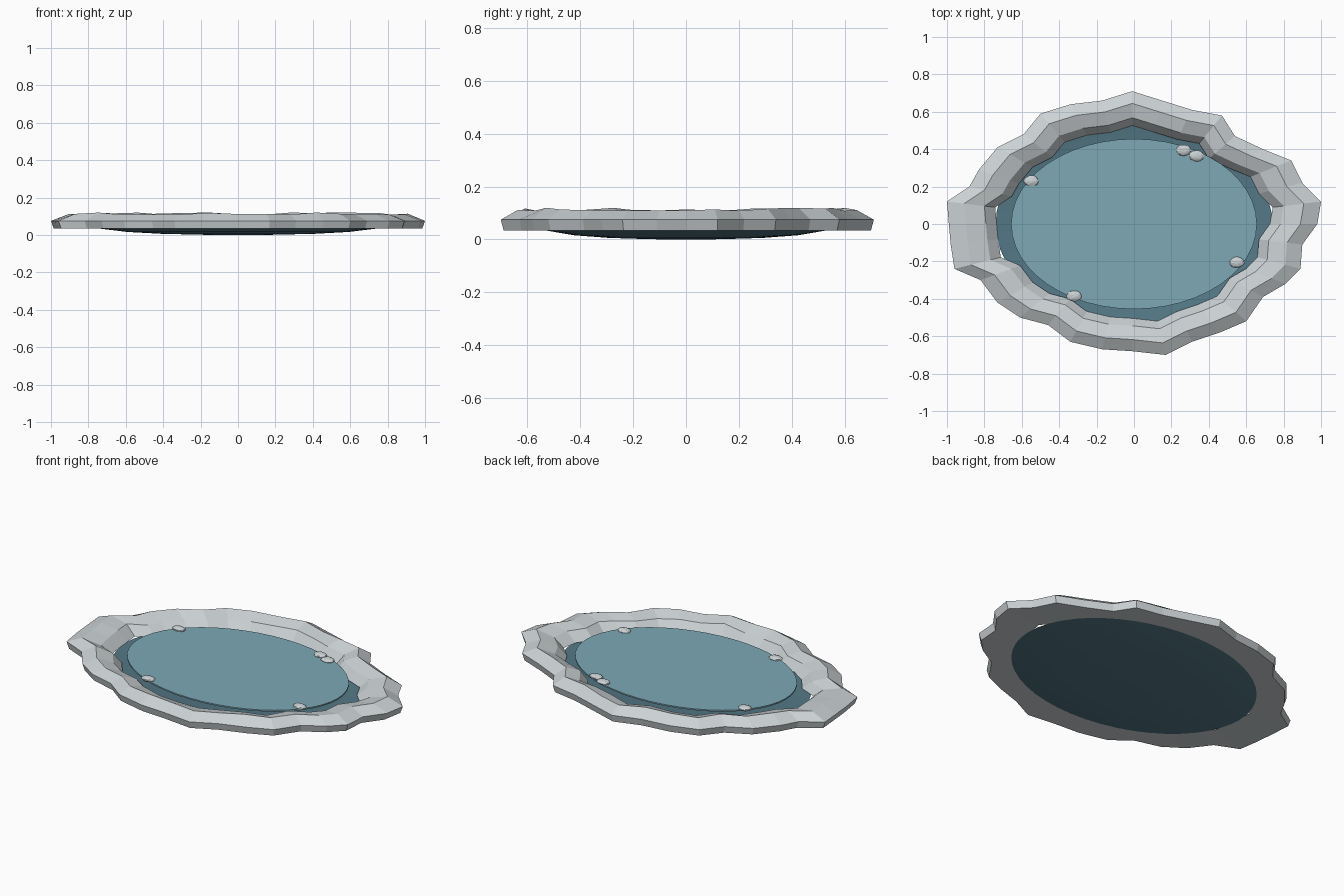
import bpy, bmesh, math, random
from mathutils import Vector

random.seed(4)
if "Cube" in bpy.data.objects:
    bpy.data.objects.remove(bpy.data.objects["Cube"], do_unlink=True)


def srgb(c):
    return tuple(v / 12.92 if v < 0.04 else ((v + 0.055) / 1.055) ** 2.4 for v in c) + (1,)


def material(name, colour):
    m = bpy.data.materials.new(name)
    m.use_nodes = True
    m.diffuse_color = srgb(colour)
    bsdf = m.node_tree.nodes["Principled BSDF"]
    bsdf.inputs["Base Color"].default_value = srgb(colour)
    bsdf.inputs["Roughness"].default_value = 0.8
    return m


stone = material("pale stone", (0.80, 0.825, 0.835))
liner = material("deep teal", (0.33, 0.475, 0.53))
water = material("water blue", (0.49, 0.66, 0.71))


def finish(bm, name, mat, smooth=False):
    bmesh.ops.recalc_face_normals(bm, faces=bm.faces)
    me = bpy.data.meshes.new(name)
    bm.to_mesh(me)
    bm.free()
    me.materials.append(mat)
    for p in me.polygons:
        p.use_smooth = smooth
    ob = bpy.data.objects.new(name, me)
    bpy.context.collection.objects.link(ob)
    return ob


def bridge(bm, a, b):
    n = len(a)
    for i in range(n):
        j = (i + 1) % n
        bm.faces.new((a[i], a[j], b[j], b[i]))


def oval(bm, rx, ry, z, n=48):
    return [bm.verts.new((rx * math.cos(i * math.tau / n), ry * math.sin(i * math.tau / n), z))
            for i in range(n)]


# Rocky rim: one irregular outline, swept through a cross-section of (scale, height)
outline = [(.98, 0), (1, .12), (.9, .22), (.84, .34), (.69, .4), (.54, .47),
           (.47, .58), (.31, .61), (.15, .66), (-.01, .71), (-.17, .66), (-.34, .64),
           (-.5, .59), (-.59, .48), (-.73, .41), (-.83, .29), (-.88, .2), (-1, .12),
           (-.99, 0), (-.98, -.11), (-.96, -.24), (-.82, -.3), (-.73, -.42), (-.61, -.5),
           (-.46, -.54), (-.34, -.63), (-.17, -.67), (-.01, -.68), (.17, -.7), (.31, -.63),
           (.46, -.58), (.6, -.52), (.69, -.39), (.81, -.32), (.89, -.24), (.9, -.11)]
section = [(.985, .034), (1, .075), (.908, .114), (.8, .09), (.742, .037)]
bm = bmesh.new()
rings = []
for scale, z in section:
    bumpy = .006 if z > .08 else 0
    rings.append([bm.verts.new((x * scale, y * scale, z + random.uniform(-bumpy, bumpy)))
                  for x, y in outline])
for k in range(len(rings)):
    bridge(bm, rings[k], rings[(k + 1) % len(rings)])
finish(bm, "rock_rim", stone)

# Shallow basin under the water
bm = bmesh.new()
levels = [(1, .034), (.8, .016), (.55, .006), (.25, .001)]
loops = [oval(bm, .74 * s, .53 * s, z) for s, z in levels]
for a, b in zip(loops, loops[1:]):
    bridge(bm, a, b)
centre = bm.verts.new((0, 0, 0))
last = loops[-1]
for i in range(len(last)):
    bm.faces.new((last[i], last[(i + 1) % len(last)], centre))
finish(bm, "basin", liner, True)

# Water surface
bm = bmesh.new()
low, high = oval(bm, .657, .455, .07), oval(bm, .657, .455, .078)
bridge(bm, low, high)
bm.faces.new(low)
bm.faces.new(high)
finish(bm, "water_surface", water)

# Flat pebbles around the water's edge
for k, (x, y) in enumerate([(-.55, .23), (.265, .395), (.335, .365), (.55, -.205), (-.32, -.385)]):
    bm = bmesh.new()
    bmesh.ops.create_uvsphere(bm, u_segments=14, v_segments=8, radius=1)
    for v in bm.verts:
        v.co = Vector((v.co.x * .041, v.co.y * .03, v.co.z * .014))
        v.co *= random.uniform(.92, 1.04)
    ob = finish(bm, f"pebble_{k + 1}", stone)
    ob.location = (x, y, .08)
